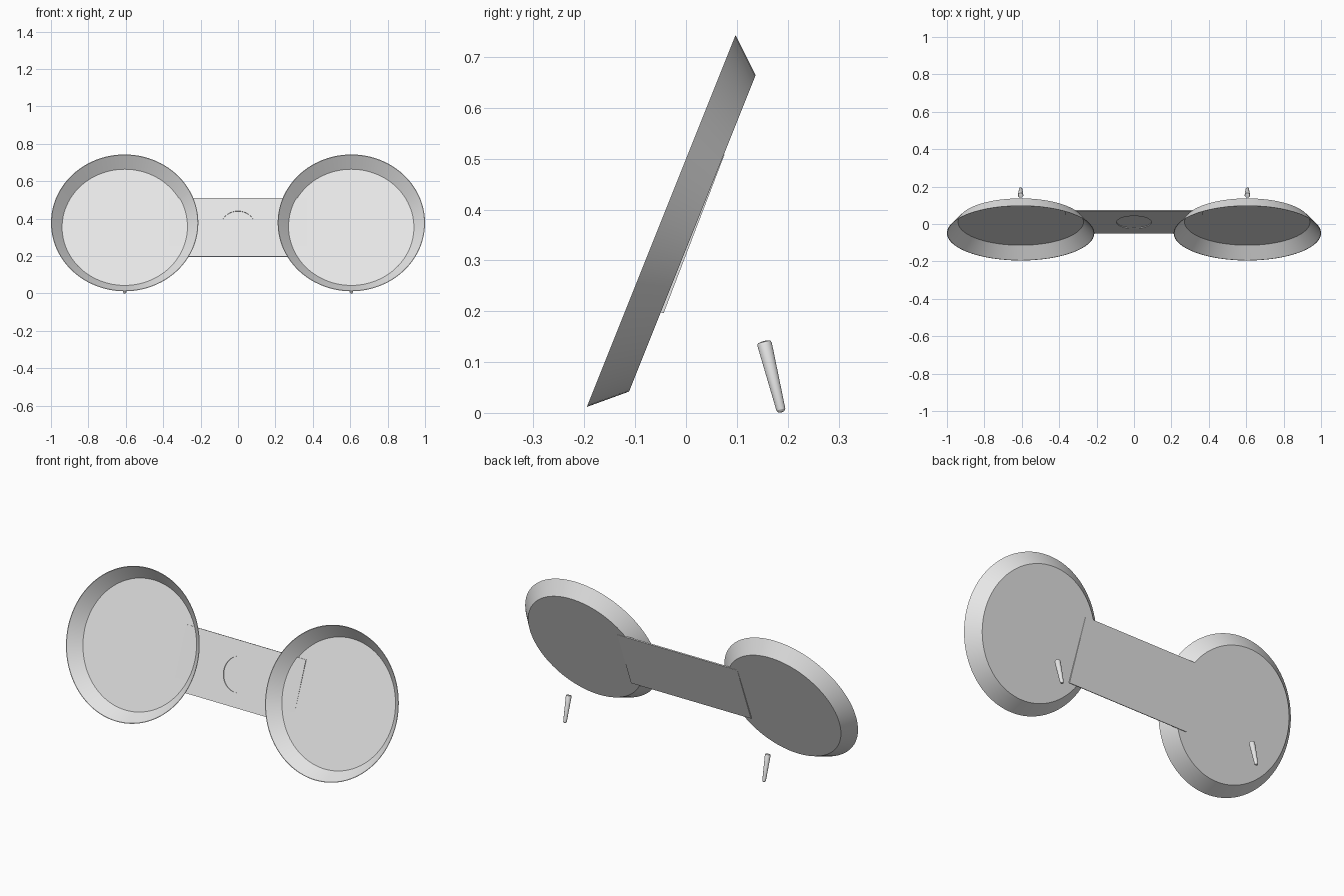
import bpy, bmesh, math
from mathutils import Matrix

cube = bpy.data.objects.get("Cube")
if cube:
    bpy.data.objects.remove(cube, do_unlink=True)

grey = bpy.data.materials.new("light_grey")
grey.use_nodes = True
grey.diffuse_color = (0.8, 0.8, 0.8, 1)
grey.node_tree.nodes["Principled BSDF"].inputs["Base Color"].default_value = (0.8, 0.8, 0.8, 1)


def finish(name, bm, location, tilt):
    """Turn a bmesh into a placed object, tilted about x."""
    bmesh.ops.recalc_face_normals(bm, faces=bm.faces)
    mesh = bpy.data.meshes.new(name)
    bm.to_mesh(mesh)
    bm.free()
    mesh.materials.append(grey)
    obj = bpy.data.objects.new(name, mesh)
    bpy.context.collection.objects.link(obj)
    obj.location = location
    obj.rotation_euler = (math.radians(tilt), 0, 0)
    return obj


def smooth(obj):
    bpy.ops.object.select_all(action='DESELECT')
    obj.select_set(True)
    bpy.context.view_layer.objects.active = obj
    bpy.ops.object.shade_smooth_by_angle(angle=math.radians(28))


def lathe(name, profile, steps, location, tilt):
    """Spin a (radius, height) profile around local z."""
    bm = bmesh.new()
    verts = [bm.verts.new((r, 0, h)) for r, h in profile]
    edges = [bm.edges.new(pair) for pair in zip(verts, verts[1:])]
    bmesh.ops.spin(bm, geom=verts + edges, cent=(0, 0, 0), axis=(0, 0, 1),
                   angle=math.tau, steps=steps, use_duplicate=False)
    bmesh.ops.remove_doubles(bm, verts=bm.verts, dist=1e-5)
    obj = finish(name, bm, location, tilt)
    smooth(obj)
    return obj


# Shallow flared dishes and their small tapered rear pegs
dish_profile = [(0, 0), (0.335, 0), (0.394, 0.066), (0.391, 0.066), (0.3345, 0.002), (0, 0.002)]
peg_profile = [(0, 0), (0.006, 0.001), (0.009, 0.006), (0.0145, 0.138), (0.0125, 0.143), (0, 0.145)]
for side, sx in (("left", 1), ("right", -1)):
    lathe(side + "_dish", dish_profile, 96, (sx * 0.606, 0.0125, 0.353), 68.2)
    lathe(side + "_peg", peg_profile, 24, (sx * 0.606, 0.188, 0.001), 14)

# Thin plate joining the dishes
centre, plate_tilt, thickness = (0, 0.0125, 0.353), 69, 0.007
bm = bmesh.new()
bmesh.ops.create_cube(bm, size=1, matrix=Matrix.Diagonal((0.73, 0.334, thickness, 1)))
bridge = finish("bridge_plate", bm, centre, plate_tilt)

# Round shallow recess in the middle of the plate
bm = bmesh.new()
bmesh.ops.create_cone(bm, cap_ends=True, segments=64, radius1=0.093, radius2=0.093, depth=0.02,
                      matrix=Matrix.Translation((0, 0, thickness / 2 - 0.004 + 0.01)))
cutter = finish("recess_cutter", bm, centre, plate_tilt)
cutter.hide_render = True
cut = bridge.modifiers.new("recess", 'BOOLEAN')
cut.operation = 'DIFFERENCE'
cut.solver = 'EXACT'
cut.object = cutter
bpy.ops.object.select_all(action='DESELECT')
bridge.select_set(True)
bpy.context.view_layer.objects.active = bridge
bpy.ops.object.modifier_apply(modifier=cut.name)
bpy.data.objects.remove(cutter, do_unlink=True)
smooth(bridge)
